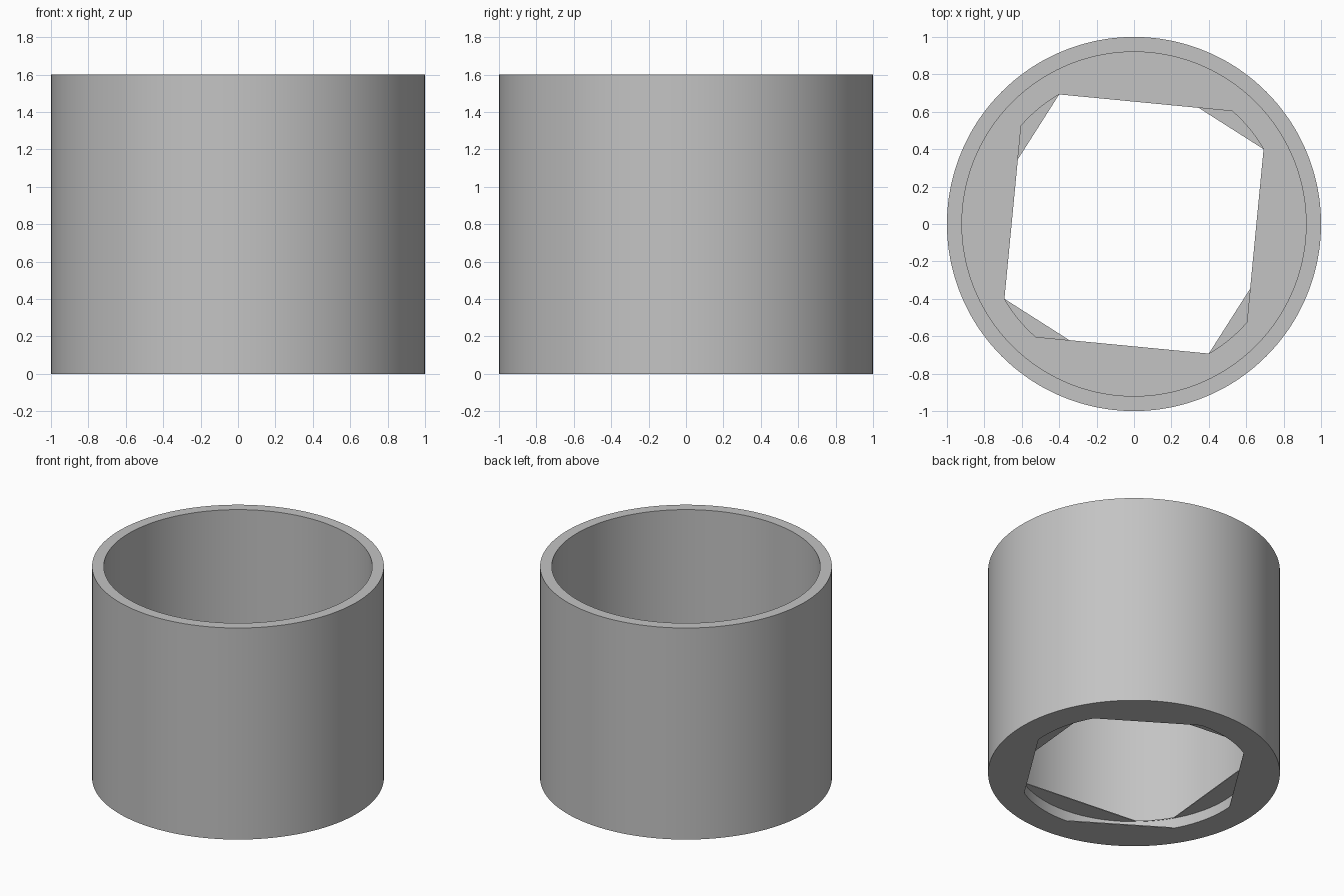
import bpy, bmesh
from math import cos, sin, radians

cube = bpy.data.objects.get("Cube")
if cube:
    bpy.data.objects.remove(cube, do_unlink=True)

STEPS = 360          # one column of points per degree
CAVITY = 0.803       # radius of the locking recess
PLATE = 0.006        # thickness of the two keyed plates


def material(name, colour):
    mat = bpy.data.materials.new(name)
    mat.use_nodes = True
    mat.diffuse_color = colour
    mat.node_tree.nodes["Principled BSDF"].inputs["Base Color"].default_value = colour
    return mat


def circle(radius):
    return lambda deg: radius


def keyed_hole(radius, start, end):
    """Circle cut by four flats; the first flat runs from start to end degrees."""
    middle, half = (start + end) / 2, (end - start) / 2
    apothem = radius * cos(radians(half))

    def outline(deg):
        off = (deg - middle + 45) % 90 - 45
        return min(radius, apothem / cos(radians(off)))
    return outline


upper_hole = keyed_hole(0.8, 49, 120)
lower_hole = keyed_hole(0.8, 30, 85)

# Closed section, walked up the outside and down the inside
section = [
    (circle(1.0), 0), (circle(1.0), 1.6),                       # outer wall
    (circle(0.92), 1.6), (circle(0.92), 0.08 + PLATE),          # rim and bore
    (upper_hole, 0.08 + PLATE), (upper_hole, 0.08),             # upper keyed plate
    (circle(CAVITY), 0.08), (circle(CAVITY), PLATE),            # locking recess
    (lower_hole, PLATE), (lower_hole, 0),                       # lower keyed plate
]

bm = bmesh.new()
rings = []
for outline, z in section:
    ring = []
    for deg in range(STEPS):
        r, a = outline(deg), radians(deg)
        ring.append(bm.verts.new((r * cos(a), r * sin(a), z)))
    rings.append(ring)

for i, ring in enumerate(rings):
    nxt = rings[(i + 1) % len(rings)]
    for j in range(STEPS):
        k = (j + 1) % STEPS
        bm.faces.new((ring[j], ring[k], nxt[k], nxt[j]))
bmesh.ops.recalc_face_normals(bm, faces=bm.faces)

mesh = bpy.data.meshes.new("keyed_sleeve")
bm.to_mesh(mesh)
bm.free()
sleeve = bpy.data.objects.new("keyed_sleeve", mesh)
bpy.context.collection.objects.link(sleeve)
mesh.materials.append(material("light grey", (0.55, 0.55, 0.55, 1)))

bpy.ops.object.select_all(action="DESELECT")
sleeve.select_set(True)
bpy.context.view_layer.objects.active = sleeve
bpy.ops.object.shade_smooth_by_angle(angle=radians(20))
